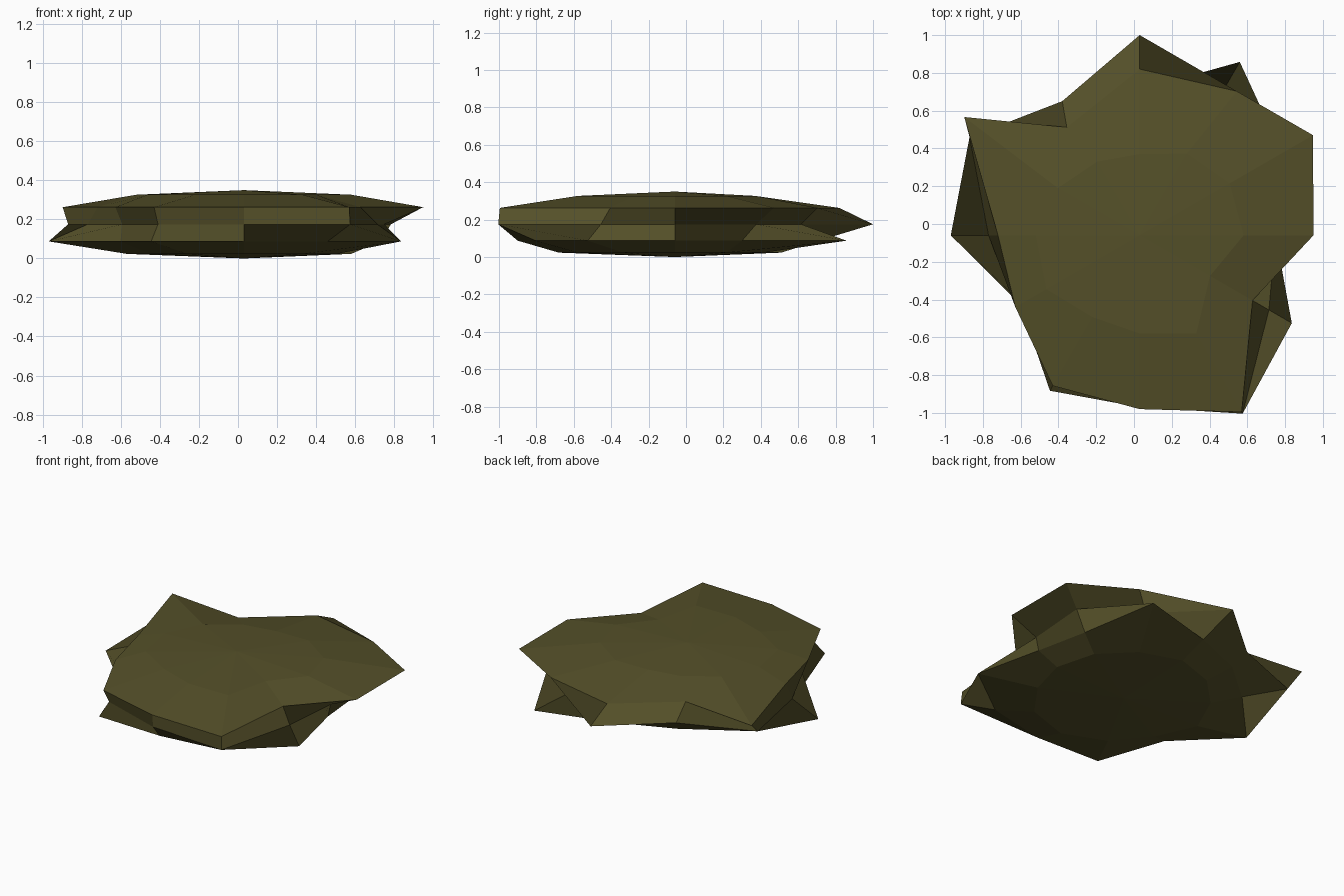
import bpy
import bmesh
from math import cos, sin, pi, radians

cube = bpy.data.objects.get("Cube")
if cube:
    bpy.data.objects.remove(cube, do_unlink=True)

SIDES = 12
HALF_HEIGHT = 0.175
CENTRE_X, CENTRE_Y = 0.03, -0.06

# Jagged outline radius of each level, bottom to top, every 30 degrees from +x
bottom_slope = [.55, .55, .55, .57, .55, .55, .6, .55, .58, .62, .6, .55]
lower_rim = [.7, .72, 1.06, .77, .72, .75, 1, .73, .95, .84, .86, .93]
waist = [.72, .87, .78, 1.06, .82, 1.04, .8, .72, .88, .91, 1.09, .79]
upper_rim = [.92, 1.06, .92, .88, .69, 1.12, .75, .76, .92, .92, 1.08, .69]
top_slope = [.55, .55, .5, .43, .45, .5, .55, .57, .5, .52, .6, .43]
levels = [bottom_slope, lower_rim, waist, upper_rim, top_slope]

# Corners of the upper rim that lean a few degrees sideways
lean = {2: -4, 4: 4, 5: -4}

# Drab olive stone
stone = bpy.data.materials.new("olive_stone")
stone.use_nodes = True
colour = (0.09, 0.08, 0.022, 1)
stone.diffuse_color = colour
shader = stone.node_tree.nodes["Principled BSDF"]
shader.inputs["Base Color"].default_value = colour
shader.inputs["Roughness"].default_value = 0.9


def level_height(index):
    """Height of a level on a squashed sphere."""
    return HALF_HEIGHT * (1 - cos(pi * index / (len(levels) + 1)))


# Flat jagged slab: rings of corners closed by a low peak on each side
bm = bmesh.new()
rings = []
for index, radii in enumerate(levels):
    ring = []
    for side, radius in enumerate(radii):
        shift = lean.get(side, 0) if radii is upper_rim else 0
        angle = radians(side * 360 / SIDES + shift)
        ring.append(bm.verts.new((CENTRE_X + radius * cos(angle),
                                  CENTRE_Y + radius * sin(angle),
                                  level_height(index + 1))))
    rings.append(ring)
base = bm.verts.new((CENTRE_X, CENTRE_Y, 0))
peak = bm.verts.new((CENTRE_X, CENTRE_Y, 2 * HALF_HEIGHT))

for side in range(SIDES):
    following = (side + 1) % SIDES
    bm.faces.new((base, rings[0][following], rings[0][side]))
    bm.faces.new((peak, rings[-1][side], rings[-1][following]))
    for below, above in zip(rings, rings[1:]):
        bm.faces.new((below[side], below[following],
                      above[following], above[side]))
bmesh.ops.recalc_face_normals(bm, faces=bm.faces)

mesh = bpy.data.meshes.new("rock_slab")
bm.to_mesh(mesh)
bm.free()
mesh.materials.append(stone)
rock = bpy.data.objects.new("rock_slab", mesh)
bpy.context.collection.objects.link(rock)
